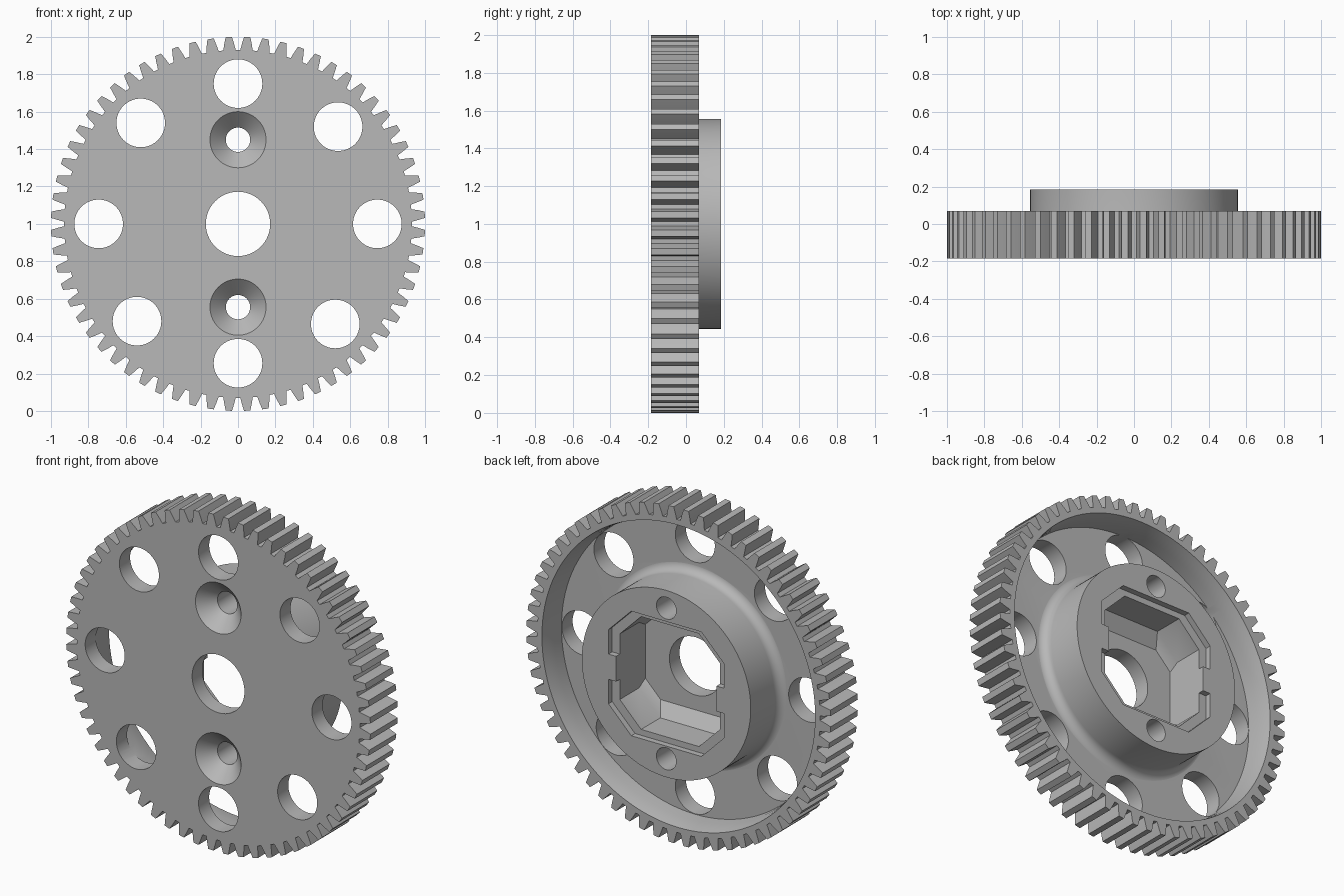
import bpy, bmesh
from math import sin, cos, pi, radians

cube = bpy.data.objects.get("Cube")
if cube:
    bpy.data.objects.remove(cube, do_unlink=True)

FRONT, RIM_BACK, HUB_BACK = -0.185, 0.07, 0.185
WEB = -0.085          # back face of the thin web
TEETH = 64
AXIS = 1.0            # height of the gear axis

grey = bpy.data.materials.new("plain grey")
grey.use_nodes = True
grey.diffuse_color = (0.48, 0.48, 0.48, 1)
grey.node_tree.nodes["Principled BSDF"].inputs["Base Color"].default_value = grey.diffuse_color


def loft(name, sections):
    """Closed solid through (y, outline) sections; outlines are (x, z) about the axis."""
    bm = bmesh.new()
    rings = [[bm.verts.new((x, y, AXIS + z)) for x, z in pts] for y, pts in sections]
    n = len(rings[0])
    for a, b in zip(rings, rings[1:]):
        for i in range(n):
            j = (i + 1) % n
            bm.faces.new((a[i], a[j], b[j], b[i]))
    bm.faces.new(rings[0])
    bm.faces.new(rings[-1])
    bmesh.ops.recalc_face_normals(bm, faces=bm.faces)
    mesh = bpy.data.meshes.new(name)
    bm.to_mesh(mesh)
    bm.free()
    mesh.materials.append(grey)
    obj = bpy.data.objects.new(name, mesh)
    bpy.context.collection.objects.link(obj)
    return obj


def circle(r, x=0, z=0, n=64):
    return [(x + r * cos(2 * pi * i / n), z + r * sin(2 * pi * i / n)) for i in range(n)]


def octagon(hx, hz, c):
    return [(hx, hz - c), (hx - c, hz), (c - hx, hz), (-hx, hz - c),
            (-hx, c - hz), (c - hx, -hz), (hx - c, -hz), (hx, c - hz)]


def combine(target, tool, operation):
    tool.hide_render = True
    mod = target.modifiers.new(operation, "BOOLEAN")
    mod.operation = operation
    mod.solver = "EXACT"
    mod.object = tool
    bpy.context.view_layer.objects.active = target
    bpy.ops.object.modifier_apply(modifier=mod.name)
    bpy.data.objects.remove(tool, do_unlink=True)


def cut(name, sections):
    combine(gear, loft(name, sections), "DIFFERENCE")


# Toothed disc, with a tooth gap on each main axis
outline = []
flank = [(0.93, -0.036), (0.965, -0.027), (1.0, -0.017)]
for t in range(TEETH):
    mid = 2 * pi * (t + 0.5) / TEETH
    for r, a in flank + [(r, -a) for r, a in reversed(flank)]:
        outline.append((r * cos(mid + a), r * sin(mid + a)))
gear = loft("gear_wheel", [(FRONT, outline), (RIM_BACK, outline)])

# Recess behind the web, leaving a slightly drafted rim
cut("rim_recess", [(WEB, circle(0.878, n=128)), (-0.02, circle(0.882, n=128)),
                   (0.03, circle(0.889, n=128)), (0.1, circle(0.905, n=128))])

# Hub with a rounded foot where it meets the web
R, F = 0.555, 0.055
hub = [(-0.13, circle(R + F, n=128))]
for i in range(9):
    a = radians(90) * i / 8
    hub.append((WEB - 0.001 + F * (1 - cos(a)), circle(R + F * (1 - sin(a)), n=128)))
hub.append((HUB_BACK, circle(R, n=128)))
combine(gear, loft("hub", hub), "UNION")

# Eight-sided pocket, sloping in at its floor on the upper and lower sides
cut("pocket", [(-0.09, octagon(0.33, 0.26, 0.1)), (-0.03, octagon(0.33, 0.335, 0.14)),
               (0.3, octagon(0.33, 0.335, 0.14))])

# Shallow ledge round the pocket, broken by a tab on each side
o = octagon(0.38, 0.37, 0.15)
tab = [(0.32, -0.075), (0.32, 0.075)]
ledge = [o[7], (0.38, -0.075), *tab, (0.38, 0.075), *o[:4],
         (-0.38, 0.075), *[(-x, -z) for x, z in tab], (-0.38, -0.075), *o[4:7]]
cut("ledge", [(0.15, ledge), (0.3, ledge)])

# Centre bore
cut("bore", [(-0.3, circle(0.172)), (0.3, circle(0.172))])

# Lightening holes
for x, z in [(0, 0.75), (0, -0.745), (0.745, 0), (-0.745, 0),
             (0.535, 0.52), (-0.52, 0.54), (-0.54, -0.52), (0.52, -0.535)]:
    ring = circle(0.13, x, z)
    cut("lightening_hole", [(-0.3, ring), (0.3, ring)])

# Countersunk screw holes
for z in (0.45, -0.445):
    cut("screw_hole", [(FRONT - 0.02, circle(0.17, 0, z)), (-0.1, circle(0.065, 0, z)),
                       (0.3, circle(0.065, 0, z))])

bpy.ops.object.select_all(action="DESELECT")
gear.select_set(True)
bpy.context.view_layer.objects.active = gear
bpy.ops.object.shade_smooth_by_angle(angle=radians(25))
